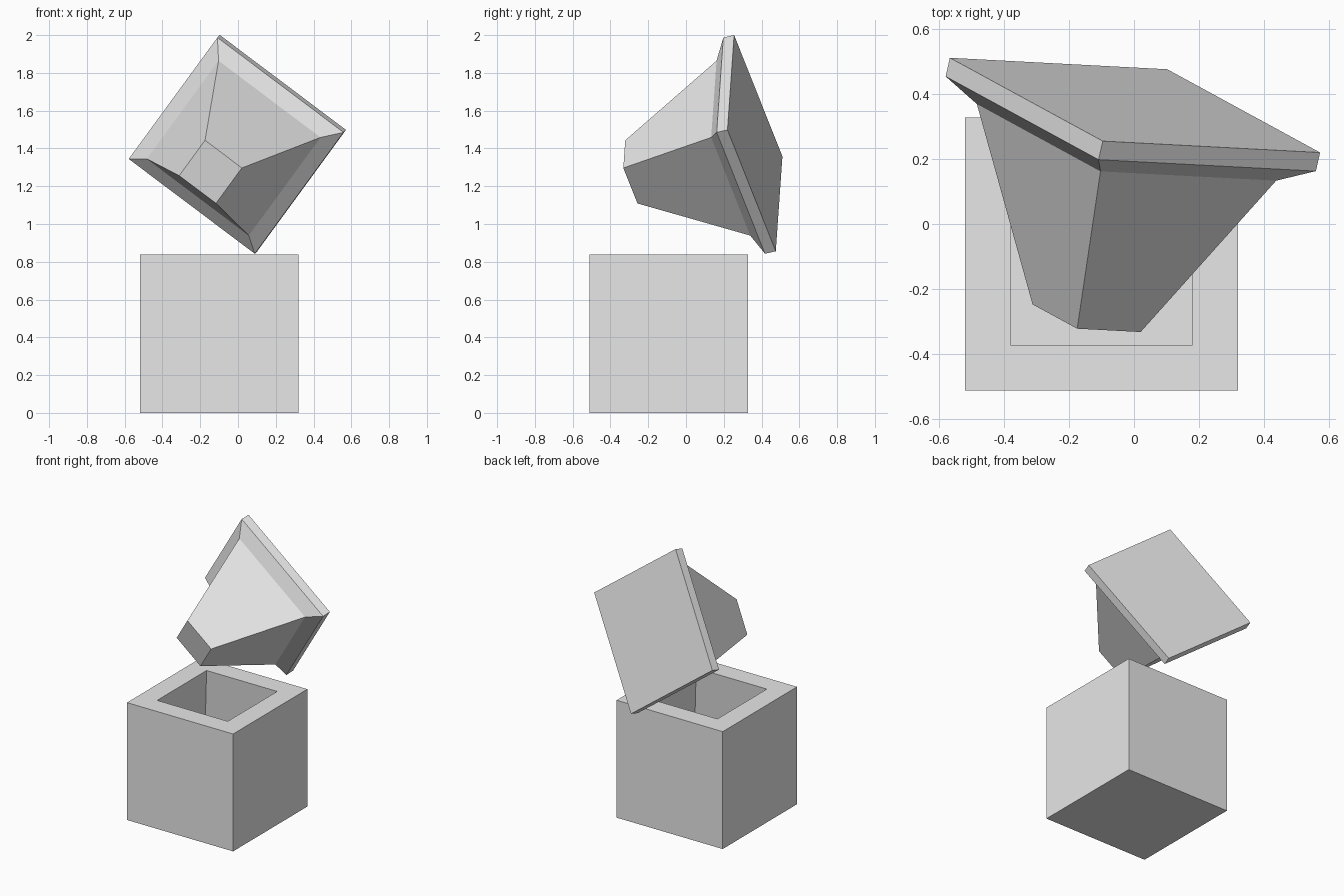
import bpy, bmesh
from mathutils import Vector, Matrix

cube = bpy.data.objects.get("Cube")
if cube:
    bpy.data.objects.remove(cube, do_unlink=True)

grey = bpy.data.materials.new("plain grey")
grey.use_nodes = True
grey.diffuse_color = (0.8, 0.8, 0.8, 1)
grey.node_tree.nodes["Principled BSDF"].inputs["Base Color"].default_value = (0.8, 0.8, 0.8, 1)


def square_stack(name, rings, matrix):
    """Skin a closed solid through square rings of (half width, height)."""
    bm = bmesh.new()
    loops = [[bm.verts.new((sx * h, sy * h, z))
              for sx, sy in ((-1, -1), (1, -1), (1, 1), (-1, 1))]
             for h, z in rings]
    bm.faces.new(loops[0][::-1])
    bm.faces.new(loops[-1])
    for low, high in zip(loops, loops[1:]):
        for i in range(4):
            j = (i + 1) % 4
            bm.faces.new((low[i], low[j], high[j], high[i]))
    mesh = bpy.data.meshes.new(name)
    bm.to_mesh(mesh)
    bm.free()
    mesh.materials.append(grey)
    obj = bpy.data.objects.new(name, mesh)
    obj.matrix_world = matrix
    bpy.context.collection.objects.link(obj)
    return obj


# Open box: up the outside, over the rim, down into a slightly flared cavity
square_stack("open_box",
             [(0.419, 0), (0.419, 0.838), (0.279, 0.838), (0.34, 0.14)],
             Matrix.Translation((-0.1, -0.092, 0)))

# Tilted stopper: square plate, sloped lip and tapered plug along local z
u = Vector((0.798, -0.042, -0.60)).normalized()
v = Vector((0.5635, -0.306, 0.767))
n = u.cross(v).normalized()
v = n.cross(u)
tilt = Matrix((u, v, n)).transposed().to_4x4()
square_stack("tapered_stopper",
             [(0.418, 0), (0.418, 0.06), (0.338, 0.12), (0.122, 0.688)],
             Matrix.Translation((0.003, 0.365, 1.428)) @ tilt)
